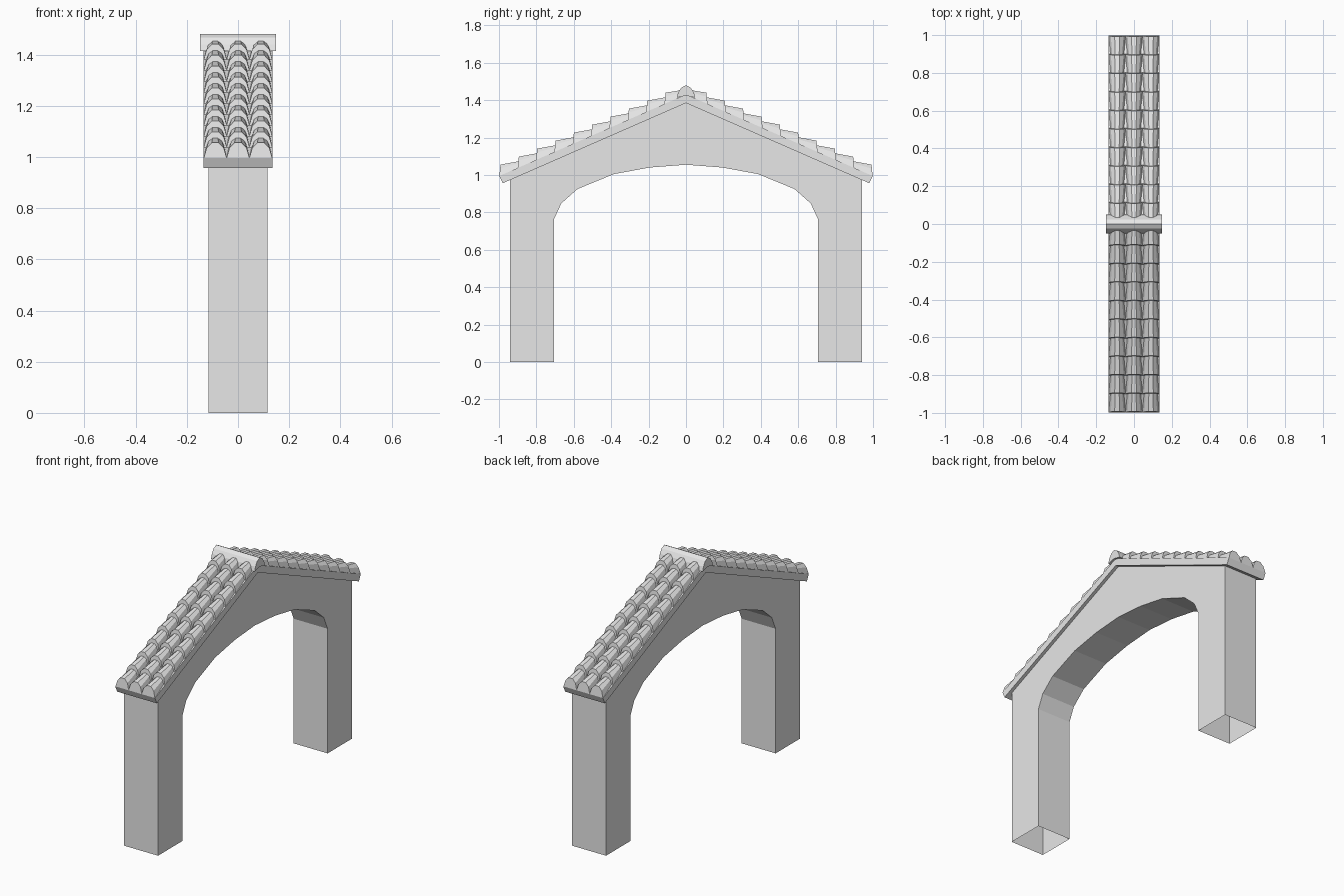
import bpy, bmesh
from math import atan2, cos, sin

cube = bpy.data.objects.get("Cube")
if cube:
    bpy.data.objects.remove(cube)

stone = bpy.data.materials.new("light_grey_stone")
stone.use_nodes = True
GREY = (0.8, 0.8, 0.8, 1)
stone.diffuse_color = GREY
stone.node_tree.nodes["Principled BSDF"].inputs["Base Color"].default_value = GREY


def finish(name, bm):
    """Turn a bmesh into a named, coloured object."""
    bmesh.ops.recalc_face_normals(bm, faces=bm.faces)
    mesh = bpy.data.meshes.new(name)
    bm.to_mesh(mesh)
    bm.free()
    mesh.materials.append(stone)
    obj = bpy.data.objects.new(name, mesh)
    bpy.context.collection.objects.link(obj)
    return obj


def loft(bm, start, end):
    """Join two matching outlines with side faces and close both ends."""
    a = [bm.verts.new(p) for p in start]
    b = [bm.verts.new(p) for p in end]
    for i in range(len(a)):
        j = (i + 1) % len(a)
        bm.faces.new((a[i], a[j], b[j], b[i]))
    bm.faces.new(a)
    bm.faces.new(b)


def symmetric(half):
    """Complete a (y, z) outline given from centre top round to centre bottom."""
    return half + [(-y, z) for y, z in reversed(half) if y > 0]


def extrude(name, half, width):
    bm = bmesh.new()
    outline = symmetric(half)
    loft(bm, [(-width, y, z) for y, z in outline], [(width, y, z) for y, z in outline])
    return bm


# Roof slope shared by wall, slab and tiles
APEX, EAVE_Y, EAVE_Z = 1.43, 0.998, 0.995
PITCH = atan2(APEX - EAVE_Z, EAVE_Y)
SLOPE = EAVE_Y / cos(PITCH)

# Arched wall, hollow and open under both legs
wall = extrude("arched_wall", [
    (0, 1.385), (0.94, 0.975), (0.94, 0), (0.705, 0), (0.705, 0.765),
    (0.667, 0.848), (0.58, 0.925), (0.385, 1.005), (0.195, 1.04), (0, 1.055)], 0.115)
feet = [f for f in wall.faces if all(v.co.z < 0.001 for v in f.verts)]
bmesh.ops.delete(wall, geom=feet, context="FACES_ONLY")
finish("arched_wall", wall)

# Gabled roof slab
finish("roof_slab", extrude("roof_slab", [
    (0, APEX), (EAVE_Y, EAVE_Z), (0.98, 0.956), (0, 1.385)], 0.135))

# Barrel tiles: wide, tall lower end and narrow, low upper end
ARCH = [(-1, 0), (-0.75, 0.65), (-0.3, 1), (0.3, 1), (0.75, 0.65), (1, 0)]
ROWS, STEP, LEAN = 10, 0.107, 0.03


def tile_end(side, x, along, half_width, height, lean):
    """Arch outline at a distance up the slope from the eave."""
    points = []
    for u, v in ARCH:
        d = SLOPE - along - lean * v
        h = height * v
        points.append((x + u * half_width,
                       side * (d * cos(PITCH) + h * sin(PITCH)),
                       APEX - d * sin(PITCH) + h * cos(PITCH)))
    return points


for side, name in ((-1, "front_roof_tiles"), (1, "back_roof_tiles")):
    bm = bmesh.new()
    for row in range(ROWS):
        for column in (-1, 0, 1):
            x, along = column * 0.089, row * STEP
            top = min(along + STEP + 0.03, SLOPE)
            loft(bm, tile_end(side, x, along, 0.045, 0.053, LEAN),
                 tile_end(side, x, top, 0.033, 0.028, 0))
    finish(name, bm)

# Ridge cap
finish("ridge_cap", extrude("ridge_cap", [
    (0, 1.48), (0.025, 1.467), (0.042, 1.44), (0.05, 1.413), (0, 1.425)], 0.148))
